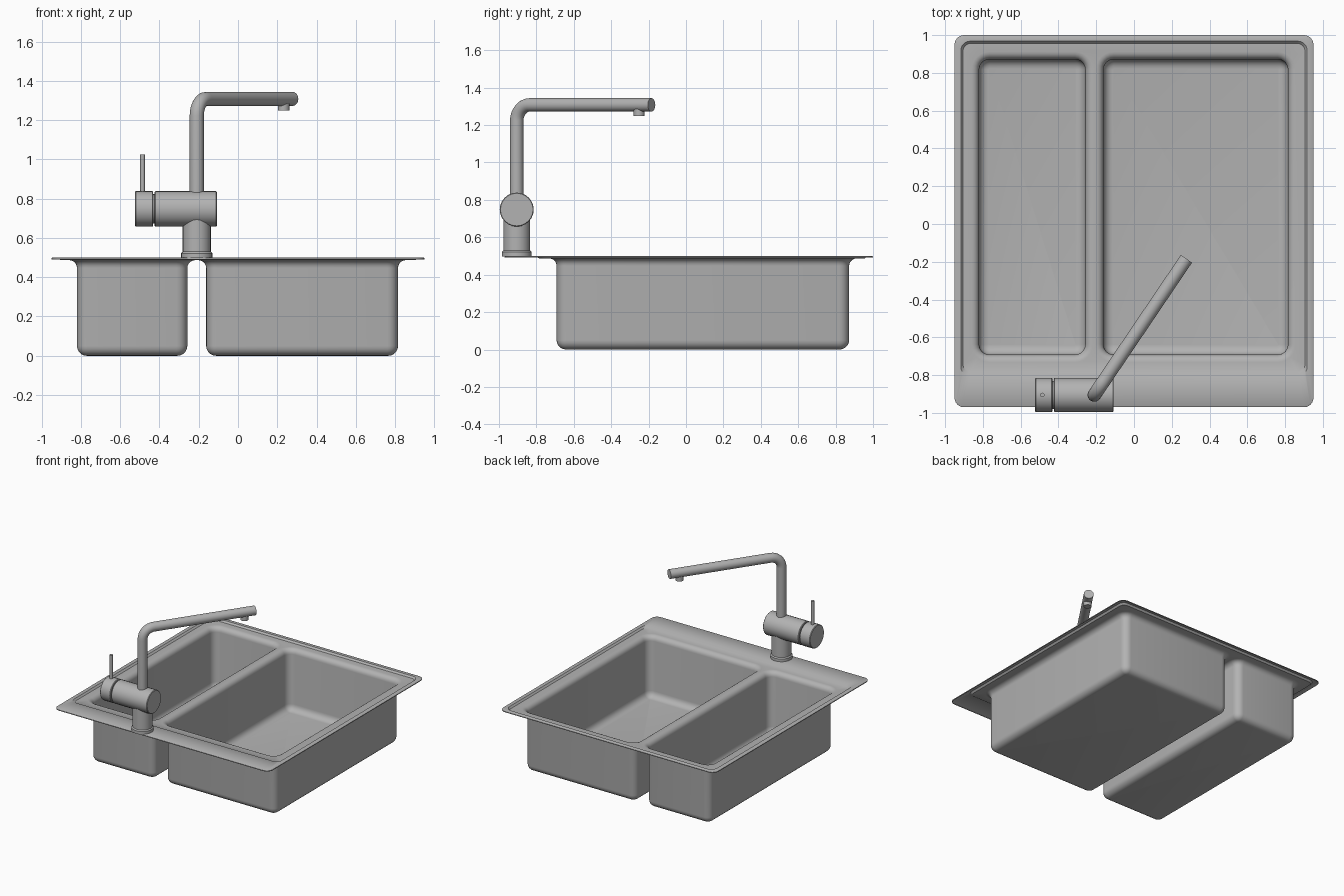
import bpy
import bmesh
from math import cos, sin, pi, radians
from mathutils import Vector, Matrix

cube = bpy.data.objects.get("Cube")
if cube:
    bpy.data.objects.remove(cube, do_unlink=True)

steel = bpy.data.materials.new("brushed_steel")
steel.use_nodes = True
steel.diffuse_color = (0.45, 0.45, 0.45, 1)
steel.node_tree.nodes["Principled BSDF"].inputs["Base Color"].default_value = steel.diffuse_color


def finish(bm, name, angle=35, fix_normals=True):
    """Turn a bmesh into a smooth-shaded steel object."""
    if fix_normals:
        bmesh.ops.recalc_face_normals(bm, faces=bm.faces[:])
    mesh = bpy.data.meshes.new(name)
    bm.to_mesh(mesh)
    bm.free()
    mesh.materials.append(steel)
    obj = bpy.data.objects.new(name, mesh)
    bpy.context.collection.objects.link(obj)
    bpy.ops.object.select_all(action="DESELECT")
    obj.select_set(True)
    bpy.context.view_layer.objects.active = obj
    bpy.ops.object.shade_smooth_by_angle(angle=radians(angle))
    return obj


def rounded_loop(bm, x0, x1, y0, y1, r, z, steps=6):
    """Counter-clockwise ring of vertices around a rounded rectangle."""
    corners = [(x1 - r, y1 - r), (x0 + r, y1 - r), (x0 + r, y0 + r), (x1 - r, y0 + r)]
    ring = []
    for quarter, (cx, cy) in enumerate(corners):
        for i in range(steps + 1):
            a = (quarter + i / steps) * pi / 2
            ring.append(bm.verts.new((cx + r * cos(a), cy + r * sin(a), z)))
    return ring


def bridge(bm, outer, inner):
    n = len(outer)
    for i in range(n):
        j = (i + 1) % n
        bm.faces.new((outer[i], outer[j], inner[j], inner[i]))


def ring_edges(bm, ring):
    pairs = zip(ring, ring[1:] + ring[:1])
    return [bm.edges.get(p) or bm.edges.new(p) for p in pairs]


def bowl(bm, x0, x1, y0, y1):
    """Flared lip, straight wall, rounded foot and flat floor; returns the lip ring."""
    flare, foot, r, top = 0.04, 0.05, 0.055, 0.487
    arc = [i / 5 * pi / 2 for i in range(6)]
    profile = [(flare * (1 - sin(a)), top - flare * (1 - cos(a))) for a in arc]
    profile += [(-foot * (1 - cos(a)), foot * (1 - sin(a))) for a in arc]
    rings = [rounded_loop(bm, x0 - o, x1 + o, y0 - o, y1 + o, r + o, z) for o, z in profile]
    for a, b in zip(rings, rings[1:]):
        bridge(bm, a, b)
    bm.faces.new(rings[-1])
    return rings[0]


# Sink: folded rim, stepped ledge and two bowls pressed from one sheet
bm = bmesh.new()
rim = [
    rounded_loop(bm, -0.945, 0.945, -0.965, 0.995, 0.045, 0.491),
    rounded_loop(bm, -0.95, 0.95, -0.97, 1.0, 0.05, 0.491),
    rounded_loop(bm, -0.95, 0.95, -0.97, 1.0, 0.05, 0.497),
    rounded_loop(bm, -0.945, 0.945, -0.965, 0.995, 0.045, 0.5),
    rounded_loop(bm, -0.917, 0.917, -0.805, 0.968, 0.05, 0.5),
    rounded_loop(bm, -0.905, 0.905, -0.785, 0.956, 0.04, 0.487),
]
for a, b in zip(rim, rim[1:]):
    bridge(bm, a, b)
lips = [bowl(bm, -0.82, -0.258, -0.692, 0.872), bowl(bm, -0.162, 0.815, -0.692, 0.872)]
edges = [e for ring in [rim[-1]] + lips for e in ring_edges(bm, ring)]
bmesh.ops.triangle_fill(bm, use_beauty=True, use_dissolve=False, edges=edges,
                        normal=(0, 0, 1))
finish(bm, "sink_basin", fix_normals=False)

# Tap
TAP = Vector((-0.21, -0.905, 0))
TO_Z = Matrix.Identity(4)
TO_X = Matrix.Rotation(pi / 2, 4, "Y")


def lathe(name, origin, profile, turn=TO_Z, sides=24):
    """Capped turned part from (radius, distance along axis) pairs."""
    bm = bmesh.new()
    rings = []
    for r, h in profile:
        pts = [Vector((r * cos(a), r * sin(a), h))
               for a in (2 * pi * i / sides for i in range(sides))]
        rings.append([bm.verts.new(origin + turn @ p) for p in pts])
    for a, b in zip(rings, rings[1:]):
        bridge(bm, a, b)
    bm.faces.new(rings[0])
    bm.faces.new(rings[-1])
    return finish(bm, name)


lathe("tap_base", TAP, [(0.08, 0.498), (0.08, 0.522), (0.072, 0.53), (0.072, 0.72)])
axis = TAP + Vector((0, 0, 0.748))
lathe("tap_body", axis, [(0.075, -0.225), (0.075, -0.214), (0.087, -0.214), (0.091, -0.21),
                         (0.091, 0.098), (0.087, 0.102)], TO_X)
lathe("handle_cap", axis, [(0.087, -0.314), (0.091, -0.31), (0.091, -0.226),
                           (0.087, -0.222)], TO_X)
lathe("handle_lever", TAP + Vector((-0.276, 0, 0)), [(0.012, 0.82), (0.012, 1.025)], sides=12)

# Spout: a tube swept up, round a bend and out over the bowls
out = Vector((0.56, 0.828, 0)).normalized()
side = out.cross(Vector((0, 0, 1)))
bend, top, tube = 0.085, 1.308, 0.036
stations = [(0, 0.8, 0)]
for i in range(9):
    a = i / 8 * pi / 2
    stations.append((bend * (1 - cos(a)), top - bend * (1 - sin(a)), a))
stations.append((0.87, top, pi / 2))
bm = bmesh.new()
rings = []
for d, z, a in stations:
    centre = TAP + out * d + Vector((0, 0, z))
    across = out * cos(a) - Vector((0, 0, sin(a)))
    rings.append([bm.verts.new(centre + tube * (across * cos(t) + side * sin(t)))
                  for t in (2 * pi * i / 20 for i in range(20))])
for a, b in zip(rings, rings[1:]):
    bridge(bm, a, b)
bm.faces.new(rings[0])
bm.faces.new(rings[-1])
finish(bm, "spout")

lathe("spout_nozzle", TAP + out * 0.79, [(0.029, 1.248), (0.029, 1.3)], sides=16)
